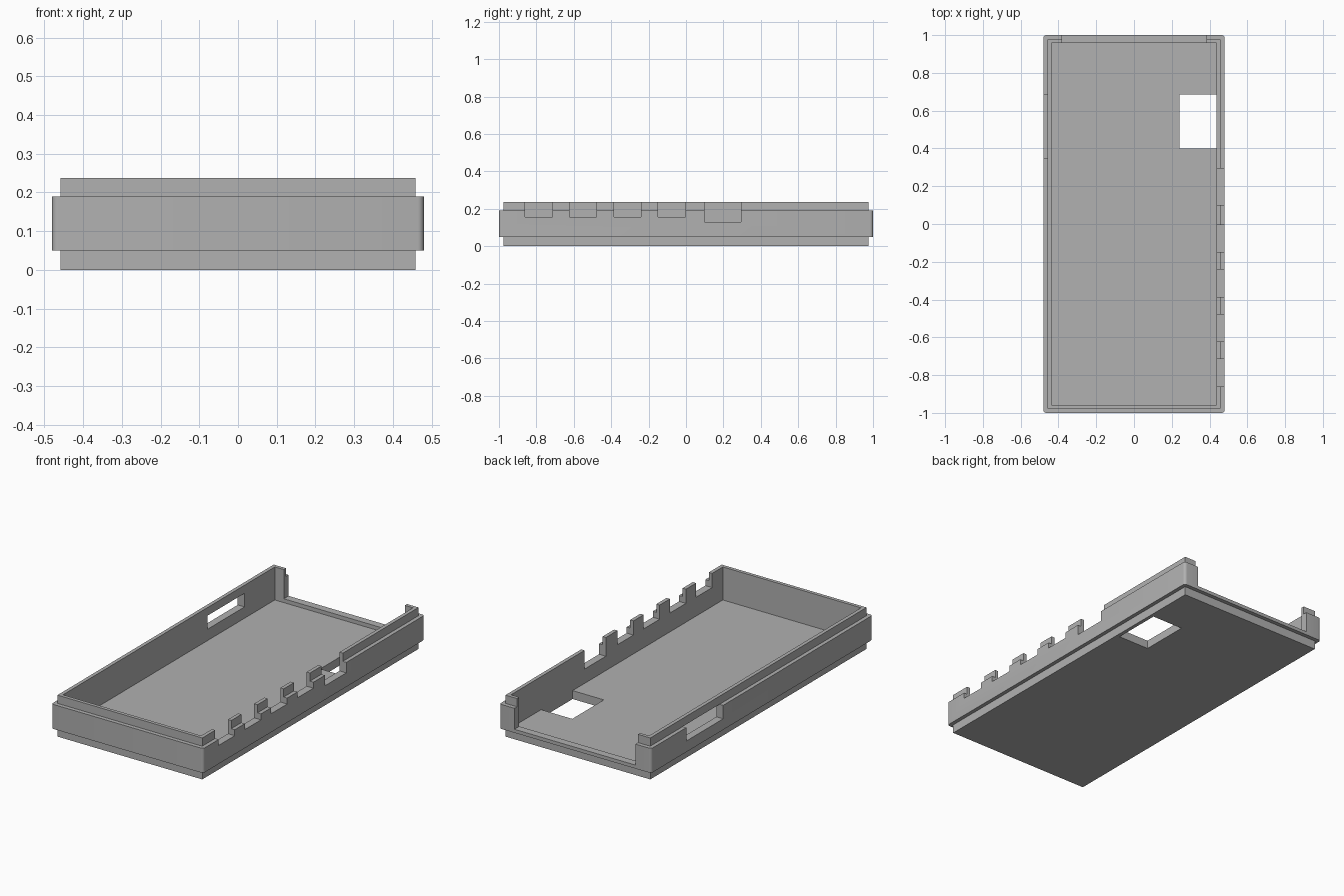
import bpy, bmesh

cube = bpy.data.objects.get("Cube")
if cube:
    bpy.data.objects.remove(cube, do_unlink=True)

grey = bpy.data.materials.new("grey plastic")
grey.use_nodes = True
colour = (0.44, 0.44, 0.44, 1)
grey.diffuse_color = colour
grey.node_tree.nodes["Principled BSDF"].inputs["Base Color"].default_value = colour


def box(name, x, y, z, corner=0):
    """Box from (min, max) ranges, with optional rounded upright edges."""
    bm = bmesh.new()
    bmesh.ops.create_cube(bm, size=1)
    for v in bm.verts:
        v.co = [(lo + hi) / 2 + c * (hi - lo) for c, (lo, hi) in zip(v.co, (x, y, z))]
    if corner:
        upright = [e for e in bm.edges if abs(e.verts[0].co.z - e.verts[1].co.z) > 0.01]
        bmesh.ops.bevel(bm, geom=upright, offset=corner, segments=5,
                        profile=0.5, affect='EDGES')
    mesh = bpy.data.meshes.new(name)
    bm.to_mesh(mesh)
    bm.free()
    mesh.materials.append(grey)
    obj = bpy.data.objects.new(name, mesh)
    bpy.context.collection.objects.link(obj)
    return obj


def combine(target, tool, operation):
    """Apply a boolean and remove the tool object."""
    mod = target.modifiers.new(operation, 'BOOLEAN')
    mod.operation = operation
    mod.solver = 'EXACT'
    mod.object = tool
    bpy.context.view_layer.objects.active = target
    bpy.ops.object.modifier_apply(modifier=mod.name)
    bpy.data.objects.remove(tool, do_unlink=True)


TOP, BAND_LOW, BAND_TOP, FLOOR = 0.237, 0.05, 0.19, 0.048
ABOVE = 0.4

# Core block forms the foot and the lip; the wider band wraps around it
shell = box("case_shell", (-0.458, 0.458), (-0.977, 0.977), (0, TOP))
combine(shell, box("band", (-0.48, 0.48), (-1, 1), (BAND_LOW, BAND_TOP), 0.016), 'UNION')

# Inner cavity
cutters = [box("cavity", (-0.437, 0.437), (-0.957, 0.957), (FLOOR, ABOVE))]
# Open back end with a low sill
cutters.append(box("back_opening", (-0.38, 0.385), (0.9, 1.1), (0.07, ABOVE)))
# Window through the floor
cutters.append(box("floor_window", (0.24, 0.437), (0.4, 0.685), (-0.1, 0.1)))
# Slot in the side wall, under the lip
cutters.append(box("side_slot", (-0.6, -0.4), (0.35, 0.683), (0.113, BAND_TOP + 0.0005)))
# Row of port notches, then one larger notch, in the opposite wall
for i in range(4):
    start = -0.86 + i * 0.237
    cutters.append(box("port_notch", (0.4, 0.6), (start, start + 0.145), (0.156, ABOVE)))
cutters.append(box("large_notch", (0.4, 0.6), (0.1, 0.293), (0.13, ABOVE)))

for cutter in cutters:
    combine(shell, cutter, 'DIFFERENCE')

# Smooth only the rounded corners
bpy.ops.object.select_all(action='DESELECT')
shell.select_set(True)
bpy.context.view_layer.objects.active = shell
bpy.ops.object.shade_smooth_by_angle(angle=0.52)
